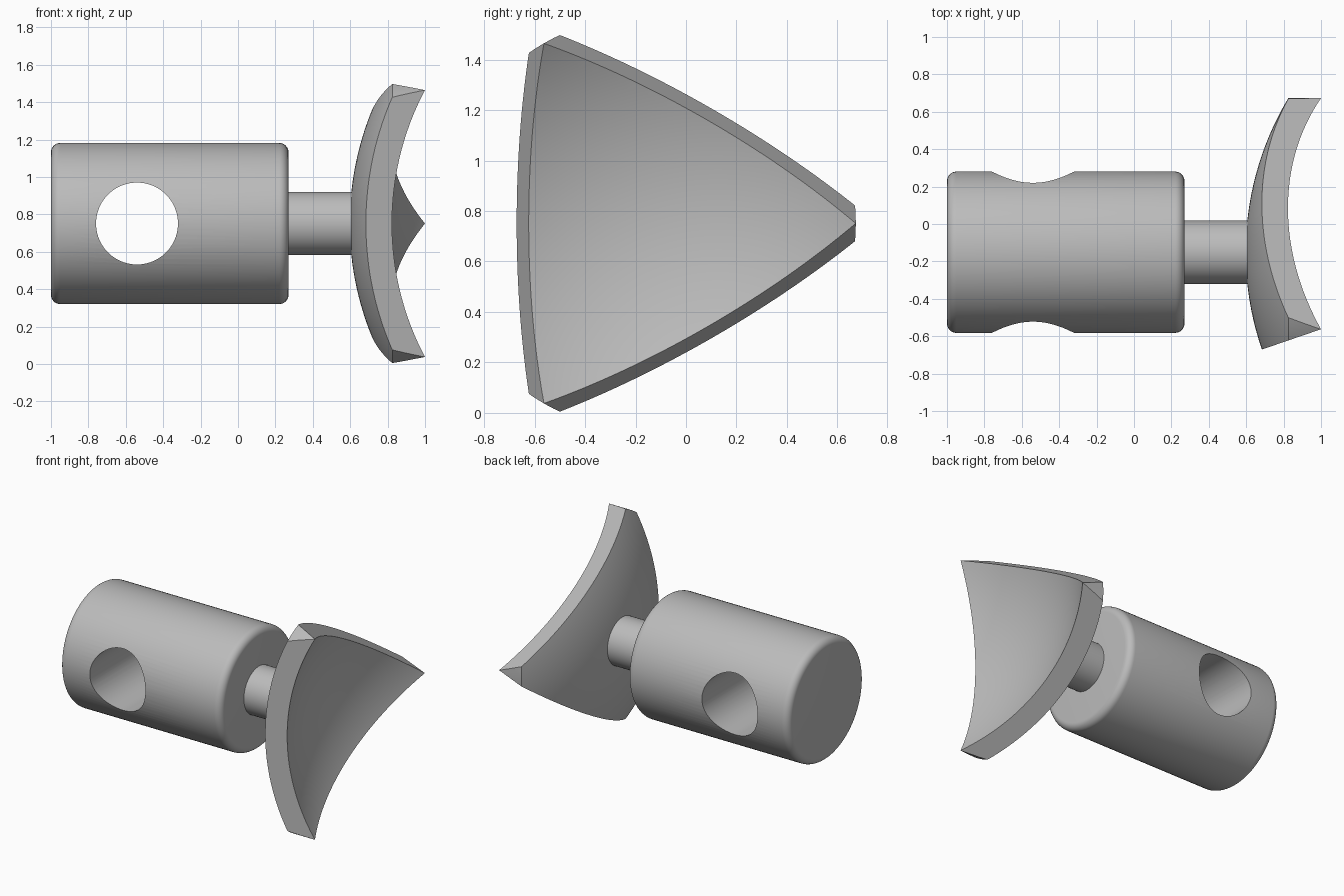
import bpy, bmesh
from math import sin, cos, asin, pi, sqrt, radians
from mathutils import Vector

if "Cube" in bpy.data.objects:
    bpy.data.objects.remove(bpy.data.objects["Cube"], do_unlink=True)

AXIS = Vector((0, -0.151, 0.751))  # shared centre line, running along x

grey = bpy.data.materials.new("satin grey")
grey.use_nodes = True
grey.diffuse_color = (0.5, 0.5, 0.5, 1)
grey.node_tree.nodes["Principled BSDF"].inputs["Base Color"].default_value = (0.5, 0.5, 0.5, 1)


def finish(name, bm):
    bmesh.ops.recalc_face_normals(bm, faces=bm.faces)
    mesh = bpy.data.meshes.new(name)
    bm.to_mesh(mesh)
    bm.free()
    mesh.materials.append(grey)
    obj = bpy.data.objects.new(name, mesh)
    bpy.context.collection.objects.link(obj)
    return obj


def revolve(name, profile, steps=96):
    """Spin (x, radius) points around the centre line."""
    bm = bmesh.new()
    verts = [bm.verts.new(AXIS + Vector((x, 0, r))) for x, r in profile]
    edges = [bm.edges.new(pair) for pair in zip(verts, verts[1:])]
    bmesh.ops.spin(bm, geom=verts + edges, cent=AXIS, axis=(1, 0, 0),
                   angle=2 * pi, steps=steps)
    bmesh.ops.remove_doubles(bm, verts=bm.verts, dist=1e-5)
    return finish(name, bm)


def select_only(obj):
    bpy.ops.object.select_all(action='DESELECT')
    obj.select_set(True)
    bpy.context.view_layer.objects.active = obj


def cut(obj, cutter, operation):
    mod = obj.modifiers.new("cut", 'BOOLEAN')
    mod.object, mod.operation, mod.solver = cutter, operation, 'EXACT'
    select_only(obj)
    bpy.ops.object.modifier_apply(modifier=mod.name)
    bpy.data.objects.remove(cutter, do_unlink=True)


# Body: round-edged cylinder with a cross hole
X0, X1, RADIUS, FILLET = -1.0, 0.27, 0.431, 0.05
quarter = [i * pi / 16 for i in range(9)]
body_profile = [(X0, 0)]
body_profile += [(X0 + FILLET * (1 - cos(a)), RADIUS - FILLET * (1 - sin(a))) for a in quarter]
body_profile += [(X1 - FILLET * (1 - sin(a)), RADIUS - FILLET * (1 - cos(a))) for a in quarter]
body_profile += [(X1, 0)]
body = revolve("body", body_profile)

bpy.ops.mesh.primitive_cylinder_add(vertices=96, radius=0.219, depth=2,
                                    location=AXIS + Vector((-0.54, 0, 0)),
                                    rotation=(pi / 2, 0, 0))
cut(body, bpy.context.object, 'DIFFERENCE')

# Neck: short rod joining body and dish
neck = revolve("neck", [(0.25, 0), (0.25, 0.169), (0.65, 0.169), (0.65, 0)])

# Dish: spherical shell trimmed to three sides that aim at the sphere centre
CENTRE, INNER, OUTER, RIM = 2.2, 1.4557, 1.603, 0.824


def arc(radius):
    end = asin(RIM / radius)
    return [(CENTRE - radius * cos(end * i / 24), radius * sin(end * i / 24))
            for i in range(25)]


dish = revolve("dish", arc(INNER) + arc(OUTER)[::-1], 120)

bm = bmesh.new()
length, slope = 2.0, 0.343
apex = bm.verts.new(AXIS + Vector((CENTRE, 0, 0)))
base = [bm.verts.new(AXIS + Vector((CENTRE - length,
                                    2 * length * slope * cos(a),
                                    2 * length * slope * sin(a))))
        for a in (0, 2 * pi / 3, 4 * pi / 3)]
bm.faces.new(base)
for i in range(3):
    bm.faces.new((apex, base[i], base[(i + 1) % 3]))
cut(dish, finish("dish_cutter", bm), 'INTERSECT')

for part in (body, neck, dish):
    select_only(part)
    bpy.ops.object.shade_smooth_by_angle(angle=radians(30))
